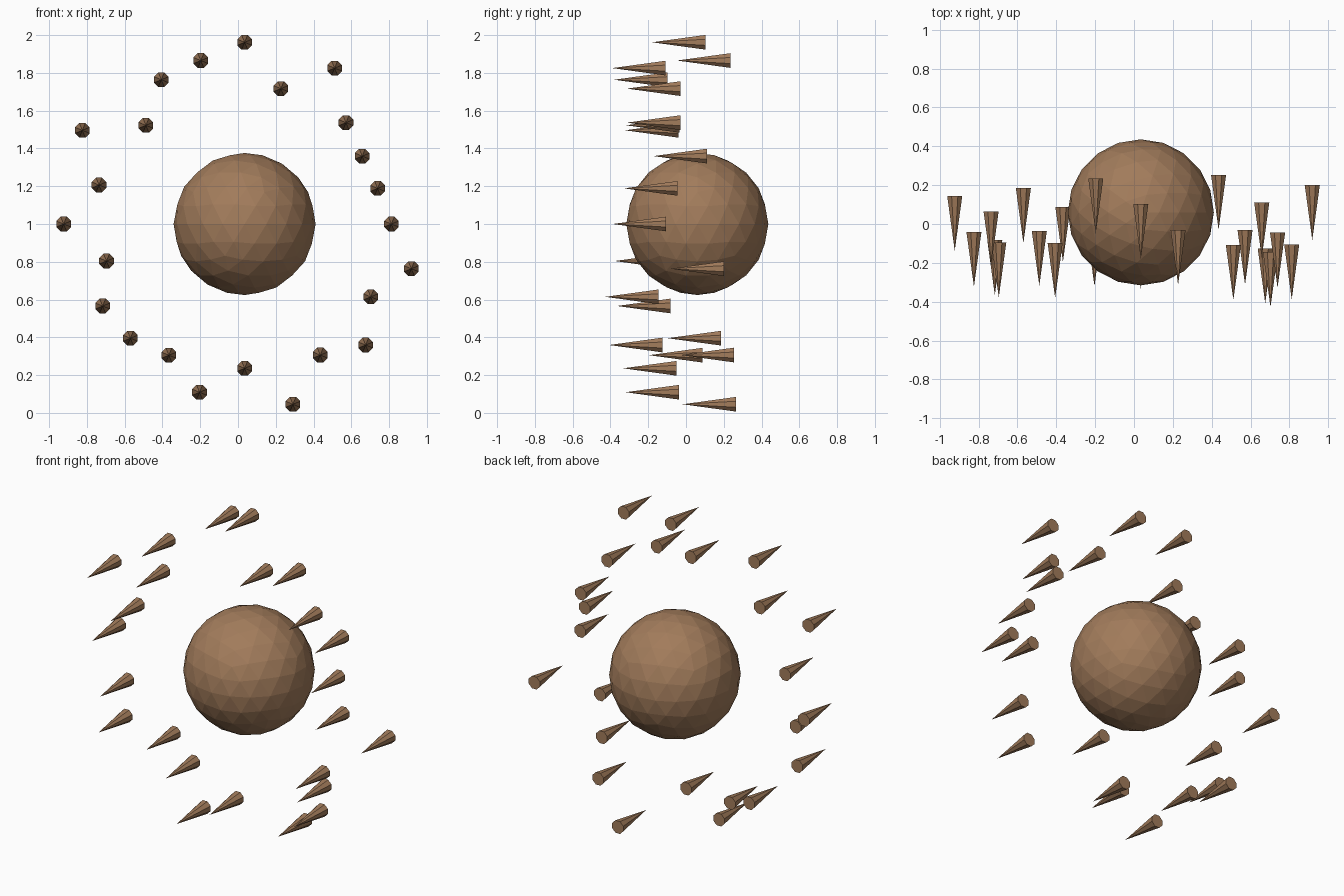
import bpy, math

if "Cube" in bpy.data.objects:
    bpy.data.objects.remove(bpy.data.objects["Cube"])

# shared brown material
brown = bpy.data.materials.new("brown")
brown.diffuse_color = (0.36, 0.2, 0.105, 1)
brown.use_nodes = True
brown.node_tree.nodes["Principled BSDF"].inputs["Base Color"].default_value = brown.diffuse_color

CX, CZ = 0.035, 1.0          # ring centre
LENGTH, RADIUS = 0.283, 0.042

# faceted core ball
bpy.ops.mesh.primitive_ico_sphere_add(subdivisions=3, radius=0.376, location=(CX, 0.06, CZ))
core = bpy.context.object
core.name = "core_ball"
core.data.materials.append(brown)

# ring of spikes, one every 15 degrees: (distance from centre, y of the base)
spikes = [
    (.777, -.105), (.729, -.045), (.719, .11), (.759, -.03), (.953, -.108), (.742, -.03),
    (.962, .103), (.896, .235), (.882, -.098), (.739, -.035), (.992, -.04), (.798, .065),
    (.958, .145), (.757, -.095), (.868, -.083), (.855, .185), (.802, .087), (.922, -.037),
    (.764, -.05), (.988, .265), (.801, .253), (.906, -.125), (.771, -.145), (.914, .2),
]

# one eight-sided spike mesh along z, shared by the whole ring
bpy.ops.mesh.primitive_cone_add(vertices=8, radius1=RADIUS, radius2=0, depth=LENGTH,
                                rotation=(0, 0, math.pi / 8))
first = bpy.context.object
bpy.ops.object.transform_apply(location=False, rotation=True, scale=False)
first.data.materials.append(brown)

# place the spikes with their points towards the front
for i, (dist, base_y) in enumerate(spikes):
    a = math.radians(15 * i)
    if i == 0:
        ob = first
    else:
        ob = bpy.data.objects.new("spike", first.data)
        bpy.context.collection.objects.link(ob)
    ob.name = f"spike_{i + 1:02d}"
    ob.rotation_euler = (math.pi / 2, 0, 0)
    ob.location = (CX + dist * math.cos(a), base_y - LENGTH / 2, CZ + dist * math.sin(a))
